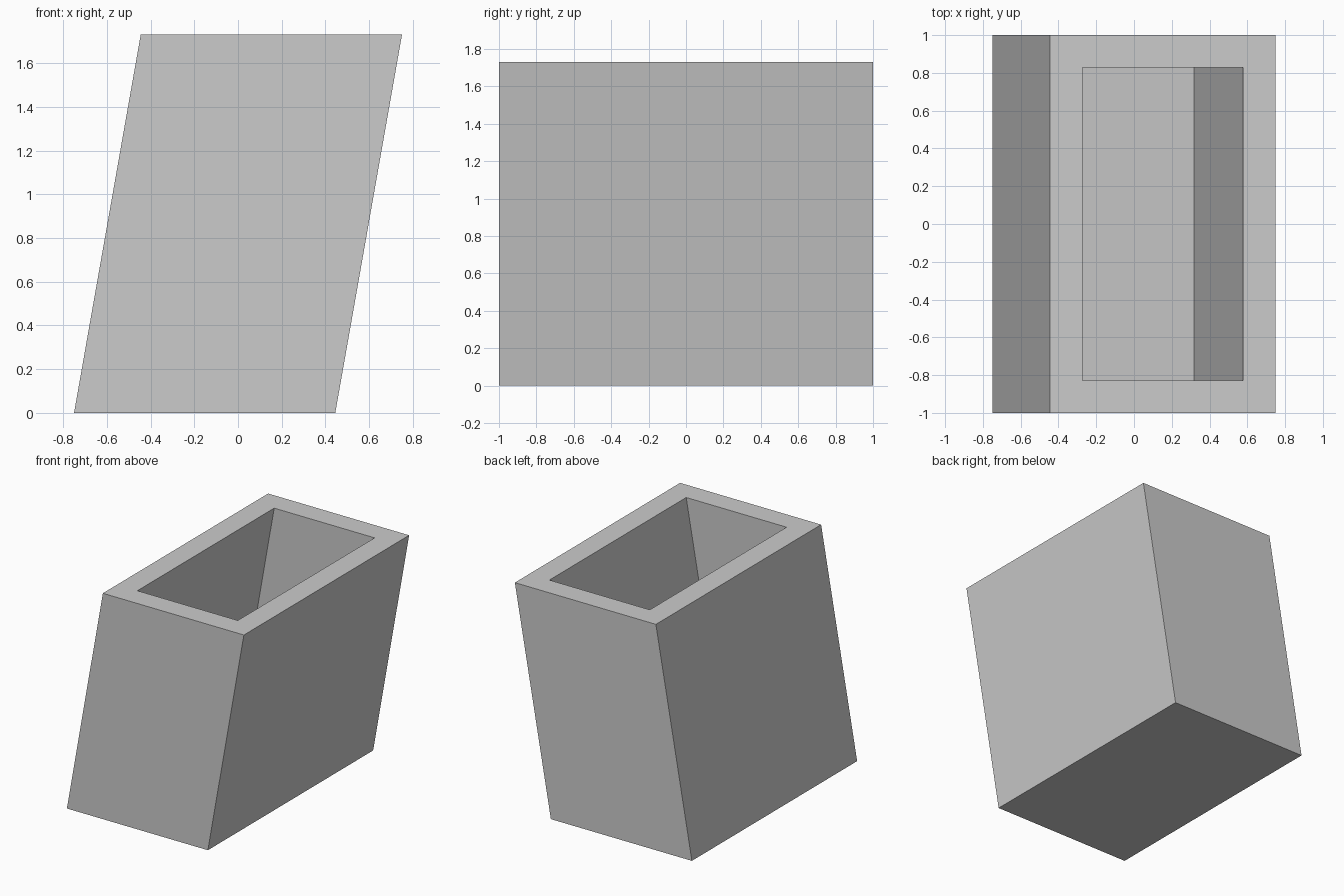
import bpy, bmesh
from math import radians, tan
from mathutils import Vector

default_cube = bpy.data.objects.get("Cube")
if default_cube:
    bpy.data.objects.remove(default_cube, do_unlink=True)

HEIGHT, WIDTH, DEPTH = 1.73, 1.195, 2.0
WALL = 0.172
SLOPE = tan(radians(10))      # sideways lean per unit of height
FLOOR_LOW = 0.255             # height of the floor's lower edge

grey = bpy.data.materials.new("light_grey")
grey.use_nodes = True
grey.diffuse_color = (0.6, 0.6, 0.6, 1)
grey.node_tree.nodes["Principled BSDF"].inputs["Base Color"].default_value = (0.6, 0.6, 0.6, 1)

bm = bmesh.new()

# Leaning outer block with level top and base
bmesh.ops.create_cube(bm, size=1)
for v in bm.verts:
    v.co = Vector((v.co.x * WIDTH + v.co.z * HEIGHT * SLOPE,
                   v.co.y * DEPTH, (v.co.z + 0.5) * HEIGHT))

# Rim around the opening
bm.normal_update()
top = max(bm.faces, key=lambda f: f.calc_center_median().z)
bmesh.ops.inset_region(bm, faces=[top], thickness=WALL, use_even_offset=True)

# Cavity sunk along the lean, with its floor square to the leaning walls
rim_right = max(v.co.x for v in top.verts)
cavity = bmesh.ops.extrude_discrete_faces(bm, faces=[top])["faces"][0]
right_x = rim_right - HEIGHT * SLOPE
for v in cavity.verts:
    # Meet of the wall line and the tilted floor plane
    wall_x = v.co.x - HEIGHT * SLOPE
    z = FLOOR_LOW + SLOPE * (right_x - wall_x) / (1 + SLOPE ** 2)
    v.co.x, v.co.z = wall_x + z * SLOPE, z

bmesh.ops.recalc_face_normals(bm, faces=bm.faces)
mesh = bpy.data.meshes.new("leaning_bin")
bm.to_mesh(mesh)
bm.free()
mesh.materials.append(grey)
bpy.context.collection.objects.link(bpy.data.objects.new("leaning_bin", mesh))
